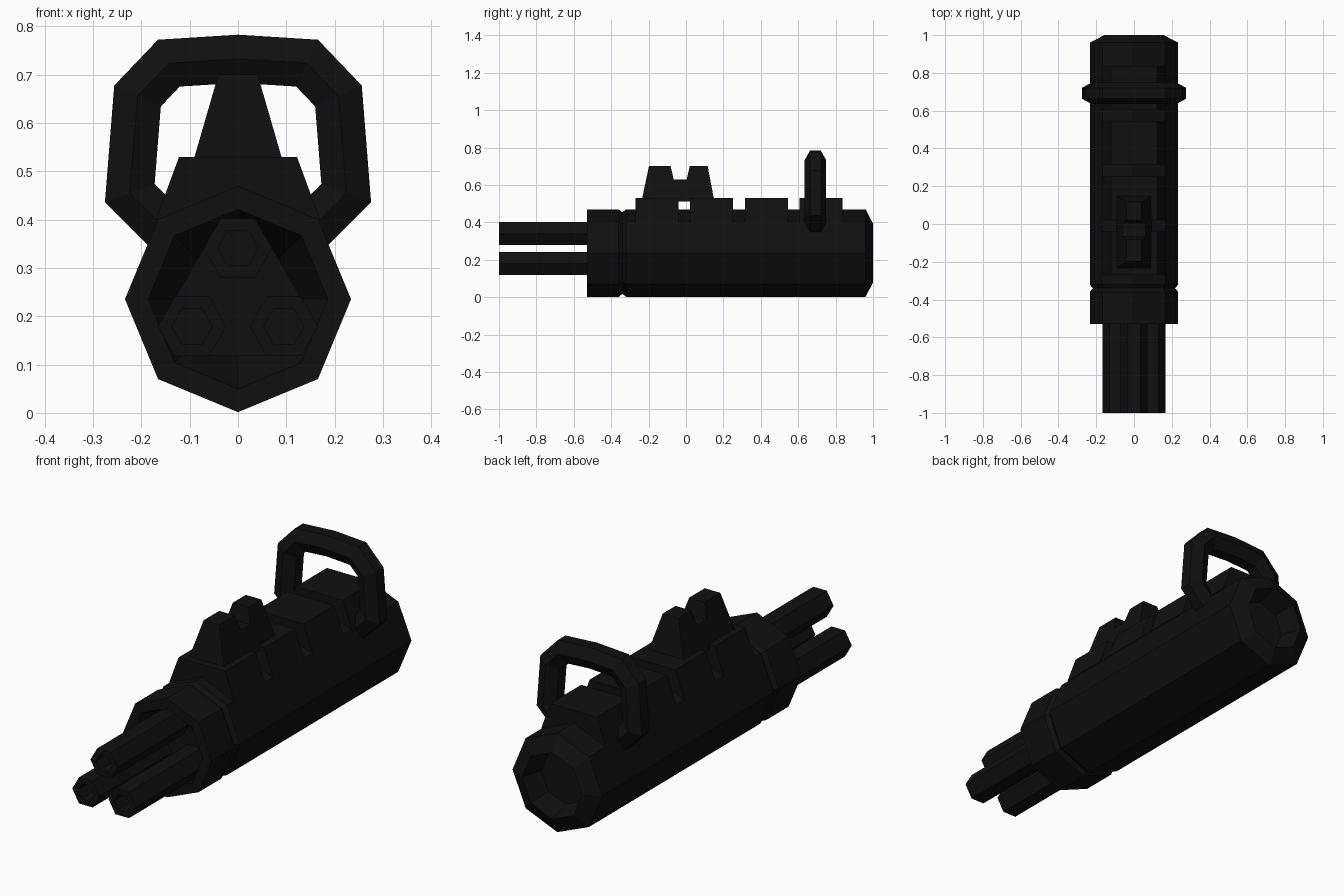
import bpy, bmesh
from math import sin, cos, pi
from mathutils import Vector

if "Cube" in bpy.data.objects:
    bpy.data.objects.remove(bpy.data.objects["Cube"])

black = bpy.data.materials.new("black_metal")
black.diffuse_color = (0.005, 0.005, 0.006, 1)
black.use_nodes = True
black.node_tree.nodes["Principled BSDF"].inputs["Base Color"].default_value = black.diffuse_color


def finish(name, bm):
    bmesh.ops.recalc_face_normals(bm, faces=bm.faces)
    mesh = bpy.data.meshes.new(name)
    bm.to_mesh(mesh)
    bm.free()
    mesh.materials.append(black)
    obj = bpy.data.objects.new(name, mesh)
    bpy.context.collection.objects.link(obj)
    return obj


def skin(name, rings):
    """Join matching rings of points with quads and cap both ends."""
    bm = bmesh.new()
    loops = [[bm.verts.new(p) for p in ring] for ring in rings]
    n = len(loops[0])
    for a, b in zip(loops, loops[1:]):
        for i in range(n):
            j = (i + 1) % n
            bm.faces.new((a[i], a[j], b[j], b[i]))
    bm.faces.new(loops[0])
    bm.faces.new(loops[-1])
    return finish(name, bm)


def lathe(name, profile, sides, cx, cz):
    """Turn (radius, y) points around an axis parallel to y."""
    return skin(name, [[(cx + r * cos(2 * pi * i / sides), y, cz + r * sin(2 * pi * i / sides))
                        for i in range(sides)] for r, y in profile])


def prism(name, outline, y0, y1):
    """Extrude an (x, z) outline along y."""
    return skin(name, [[(x, y, z) for x, z in outline] for y in (y0, y1)])


# Octagonal housing: front funnel, muzzle collar, groove, main tube, rear recess
lathe("housing", [(0.12, -0.40), (0.186, -0.53), (0.234, -0.53), (0.234, -0.36),
                  (0.218, -0.34), (0.234, -0.32), (0.234, 0.96), (0.157, 1.0),
                  (0.125, 0.90)], 8, 0, 0.2355)

# Three hexagonal barrels with bores
for i, (x, z) in enumerate([(0, 0.341), (-0.095, 0.179), (0.095, 0.179)]):
    lathe(f"barrel_{i + 1}", [(0.042, -0.90), (0.042, -1.0), (0.071, -1.0), (0.071, -0.38)], 6, x, z)

# Triangular core holding the barrels together inside the collar
prism("barrel_core", [(-0.036, 0.40), (0.036, 0.40), (0.165, 0.179), (0.13, 0.118),
                      (-0.13, 0.118), (-0.165, 0.179)], -0.46, -0.38)

# Four evenly spaced top rail blocks
for i in range(4):
    y = -0.27 + 0.2925 * i
    prism(f"rail_block_{i + 1}", [(-0.122, 0.53), (0.122, 0.53), (0.17, 0.40), (-0.17, 0.40)], y, y + 0.23)

# Twin-peaked sight, narrowing towards the top
side = [(-0.238, 0.51), (-0.198, 0.70), (-0.082, 0.70), (-0.066, 0.63),
        (0.004, 0.63), (0.02, 0.70), (0.116, 0.70), (0.152, 0.51)]
skin("sight", [[(s * (0.09 - 0.29 * (z - 0.53)), y, z) for y, z in side] for s in (-1, 1)])

# Carry handle: hexagonal section swept along a mitred arch
half = [(0.125, 0.356), (0.224, 0.455), (0.208, 0.656), (0.143, 0.724)]
path = [Vector(p) for p in half + [(0, 0.733)] + [(-x, z) for x, z in reversed(half)]]
rings = []
for i, p in enumerate(path):
    d0 = (p - path[max(i - 1, 0)]).normalized()
    d1 = (path[min(i + 1, len(path) - 1)] - p).normalized()
    d0, d1 = (d0 if i else d1), (d1 if i < len(path) - 1 else d0)
    t = (d0 + d1).normalized()
    normal = Vector((t.y, -t.x)) / t.dot(d0)
    ring = []
    for k in range(6):
        q = p + normal * (0.0575 * sin(k * pi / 3))
        ring.append((q.x, 0.692 + 0.0575 * cos(k * pi / 3), q.y))
    rings.append(ring)
skin("carry_handle", rings)
